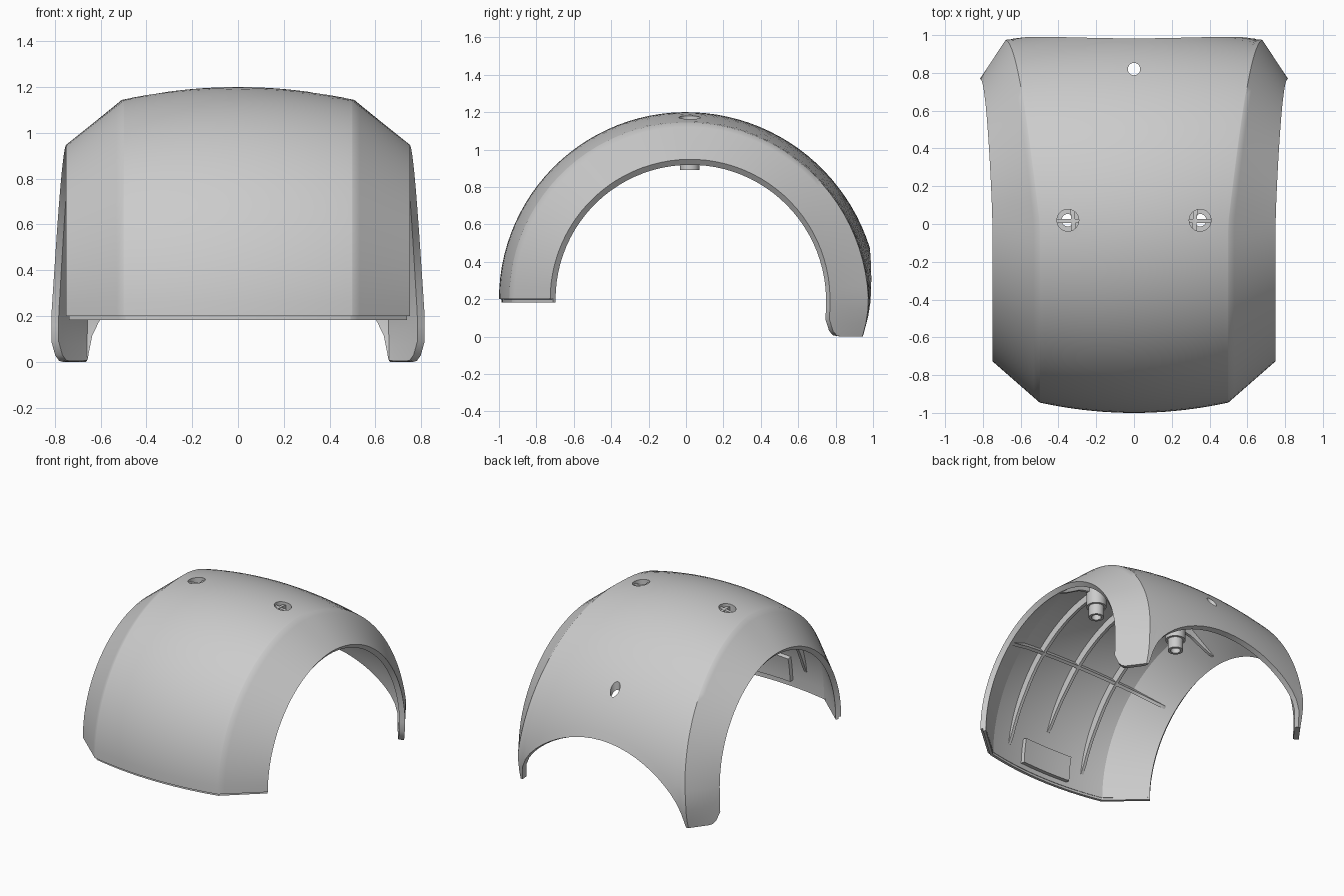
import bpy
import bmesh
from math import pi, sin, cos, asin, sqrt, radians
from mathutils import Vector

old = bpy.data.objects.get("Cube")
if old:
    bpy.data.objects.remove(old, do_unlink=True)

grey = bpy.data.materials.new("light_grey")
grey.use_nodes = True
grey.diffuse_color = (0.6, 0.6, 0.6, 1)
grey.node_tree.nodes["Principled BSDF"].inputs["Base Color"].default_value = (0.6, 0.6, 0.6, 1)

WALL = 0.038      # shell thickness
AXLE_Z = 0.2      # height of the arc centre


def surface(s, a):
    """Outer skin: s is 0 on the centre line, 1 on the crease, 2 on the side edge;
    a is the arc angle from the front, past pi it runs straight down."""
    m = abs(s)
    f = max(0, m - 1)
    t = min(1, max(0, (a - pi / 2) / (pi / 2)))
    crease, edge = 0.5 + 0.18 * t, 0.75 + 0.065 * t ** 1.2
    m = min(m, 1)
    x = crease * m + (edge - crease) * f
    r = 1 - 0.055 * m * m + 0.03 * t * t
    r += (0.748 - r) * f
    drop = max(0, a - pi)
    a = min(a, pi)
    y = 0.022 * f - r * cos(a) - 0.8 * drop ** 2 * (1 - 0.7 * f)
    return Vector((x if s > 0 else -x, y, AXLE_Z + r * sin(a) - drop))


def rear_end(s):
    """Angle at which the skin stops: an arch in the middle, rounded legs outside."""
    m = abs(s)
    z = 0.47 * sqrt(max(0, 1 - (m * 0.68 / 0.66) ** 2)) if m <= 1 else 0
    z += 0.09 * max(0, (m - 1.6) / 0.4) ** 3
    return pi - asin(z - AXLE_Z) if z > AXLE_Z else pi + AXLE_Z - z


def make(name, verts, faces):
    mesh = bpy.data.meshes.new(name)
    mesh.from_pydata(verts, [], faces)
    bm = bmesh.new()
    bm.from_mesh(mesh)
    bmesh.ops.recalc_face_normals(bm, faces=bm.faces)
    bm.to_mesh(mesh)
    bm.free()
    mesh.materials.append(grey)
    ob = bpy.data.objects.new(name, mesh)
    bpy.context.collection.objects.link(ob)
    return ob


def grid(name, rows, closed=False, caps=False):
    n = len(rows[0])
    verts = [p for row in rows for p in row]
    faces = [(i * n + j, i * n + (j + 1) % n, (i + 1) * n + (j + 1) % n, (i + 1) * n + j)
             for i in range(len(rows) - 1) for j in range(n if closed else n - 1)]
    if caps:
        faces += [tuple(range(n)), tuple(range(len(verts) - n, len(verts)))]
    return make(name, verts, faces)


def finish(ob, angle=35):
    bpy.ops.object.select_all(action="DESELECT")
    ob.select_set(True)
    bpy.context.view_layer.objects.active = ob
    for mod in list(ob.modifiers):
        bpy.ops.object.modifier_apply(modifier=mod.name)
    bpy.ops.object.shade_smooth_by_angle(angle=radians(angle))


def thicken(ob, thickness):
    # make the skin face outwards, then grow the wall inwards
    mid = ob.data.polygons[len(ob.data.polygons) // 2]
    if mid.normal.dot(mid.center - Vector((0, 0, AXLE_Z))) < 0:
        ob.data.flip_normals()
    mod = ob.modifiers.new("wall", "SOLIDIFY")
    mod.thickness = thickness
    mod.offset = -1
    mod.use_even_offset = True


def lathe(name, profile, x, y, sides=24):
    rows = [[(x + r * cos(2 * pi * k / sides), y + r * sin(2 * pi * k / sides), z)
             for k in range(sides)] for r, z in profile]
    return grid(name, rows, closed=True)


def cylinder(name, x, y, r, z0, z1):
    return lathe(name, [(0.0001, z0), (r, z0), (r, z1), (0.0001, z1)], x, y)


# Column positions across the width, denser near the crease
half = [sin(i / 14 * pi / 2) for i in range(15)] + [1 + i / 8 for i in range(1, 9)]
columns = [-m for m in reversed(half[1:])] + half

# Main curved shell
ROWS = 48
shell = grid("fender_shell", [[surface(s, rear_end(s) * i / ROWS) for s in columns]
                              for i in range(ROWS + 1)])
thicken(shell, WALL)

# Bolt holes and rear hole
cutters = [cylinder("hole_cutter", x, y, r, z0, z1) for x, y, r, z0, z1 in
           ((-0.35, 0.02, 0.058, 1, 1.4), (0.35, 0.02, 0.058, 1, 1.4), (0, 0.82, 0.033, 0.5, 1))]
for cutter in cutters:
    mod = shell.modifiers.new("hole", "BOOLEAN")
    mod.operation = "DIFFERENCE"
    mod.object = cutter
    mod.solver = "EXACT"
finish(shell)
for cutter in cutters:
    bpy.data.objects.remove(cutter, do_unlink=True)

# Thin lip under the front edge
lip_rows = []
for z in (0.215, 0.182):
    row = []
    for s in columns:
        p = surface(s, 0)
        row.append((p.x * 0.985, p.y + 0.014, z))
    lip_rows.append(row)
lip = grid("front_lip", lip_rows)
thicken(lip, 0.02)
finish(lip)

# Bosses: stepped tubes with a counterbore
boss_profile = [(0.033, 0.89), (0.052, 0.89), (0.052, 0.97), (0.068, 0.97), (0.068, 1.15),
                (0.058, 1.15), (0.058, 1.1), (0.033, 1.1), (0.033, 0.89)]
for side, x in (("right", -0.35), ("left", 0.35)):
    finish(lathe(side + "_boss", boss_profile, x, 0.02))


def rib(name, path, across):
    """Loft a thin fin along (s, a) points, tapering into the shell at both ends."""
    rows = []
    for i, (s, a) in enumerate(path):
        k = i / (len(path) - 1)
        out = Vector((0, -cos(a), sin(a)))
        side = (Vector((1, 0, 0)) if across == "x" else Vector((0, sin(a), cos(a)))) * 0.011
        p = surface(s, a)
        tip = 0.04 + 0.055 * min(1, 5 * k, 5 * (1 - k)) ** 0.6
        rows.append([p - side - out * 0.02, p + side - out * 0.02,
                     p + side - out * tip, p - side - out * tip])
    finish(grid(name, rows, closed=True, caps=True))


# Lengthwise ribs
for name, s, start in (("right_rib", -0.64, 8), ("centre_rib", 0, 20), ("left_rib", 0.64, 8)):
    rib(name, [(s, radians(start + (125 - start) * i / 30)) for i in range(31)], "x")

# Crosswise ribs
for name, angle in (("front_cross_rib", 50), ("top_cross_rib", 91)):
    rib(name, [(-1.75 + 3.5 * i / 40, radians(angle)) for i in range(41)], "tangent")

# Raised pad inside the front wall
pad_rows = []
for depth in (0.03, 0.055):
    for i in range(7):
        a = radians(2 + 11 * i / 6)
        out = Vector((0, -cos(a), sin(a)))
        pad_rows.append([surface(s / 10, a) - out * depth for s in range(-4, 5)])
pad = grid("inner_pad", pad_rows[7:])
pad_mod = pad.modifiers.new("depth", "SOLIDIFY")
pad_mod.thickness = 0.03
pad_mod.offset = 0
finish(pad)
